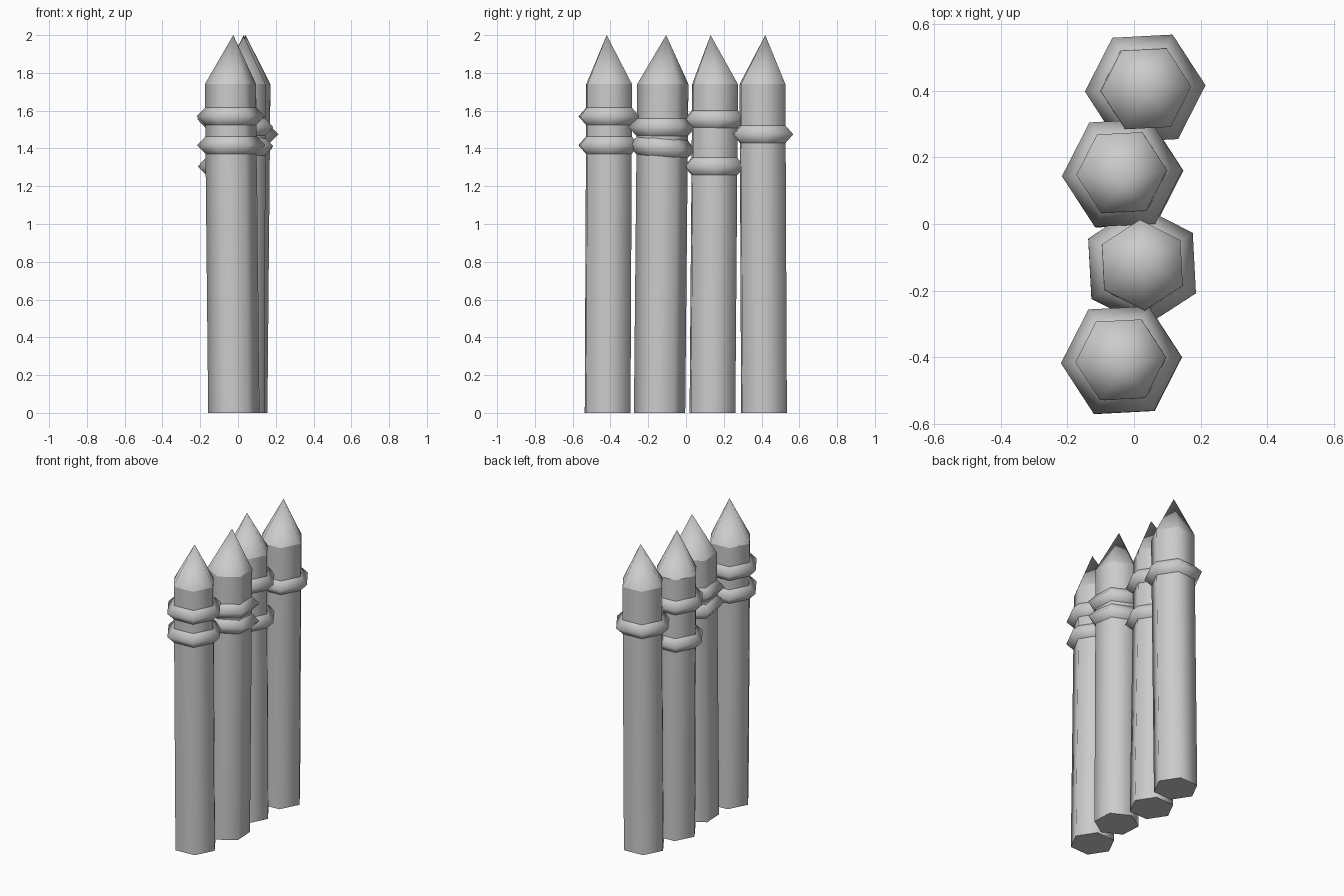
import bpy
import bmesh
import math
from mathutils import Vector, Matrix

default = bpy.data.objects.get("Cube")
if default:
    bpy.data.objects.remove(default, do_unlink=True)

SIDES = 6
RADIUS = 0.136
SHOULDER = 1.74
TOP = 2.0

grey = bpy.data.materials.new("weathered_grey")
grey.use_nodes = True
grey.diffuse_color = (0.6, 0.6, 0.6, 1)
grey.node_tree.nodes["Principled BSDF"].inputs["Base Color"].default_value = (0.6, 0.6, 0.6, 1)


def hexagon(bm, centre, radius, turn, tilt=0):
    """Add a loop of six vertices around centre."""
    rot = Matrix.Rotation(tilt, 3, 'X')
    loop = []
    for i in range(SIDES):
        a = math.radians(turn) + math.tau * i / SIDES
        offset = Vector((radius * math.cos(a), radius * math.sin(a), 0))
        loop.append(bm.verts.new(centre + rot @ offset))
    return loop


def bridge(bm, low, high):
    for i in range(SIDES):
        j = (i + 1) % SIDES
        bm.faces.new((low[i], low[j], high[j], high[i]))


def finish(bm, name):
    bmesh.ops.recalc_face_normals(bm, faces=bm.faces)
    mesh = bpy.data.meshes.new(name)
    bm.to_mesh(mesh)
    bm.free()
    mesh.materials.append(grey)
    obj = bpy.data.objects.new(name, mesh)
    bpy.context.collection.objects.link(obj)
    bpy.ops.object.select_all(action='DESELECT')
    obj.select_set(True)
    bpy.context.view_layer.objects.active = obj
    # Rope rings and spikes stay soft, shaft ends stay crisp
    bpy.ops.object.shade_smooth_by_angle(angle=math.radians(95 if "ring" in name else 65))


def shaft(name, base, shoulder, turn):
    bm = bmesh.new()
    low = hexagon(bm, base, RADIUS, turn)
    high = hexagon(bm, shoulder, RADIUS, turn)
    bridge(bm, low, high)
    bm.faces.new(low)
    finish(bm, name)


def spike(name, shoulder, tip, turn):
    bm = bmesh.new()
    rim = hexagon(bm, shoulder, RADIUS, turn)
    point = bm.verts.new(tip)
    for i in range(SIDES):
        bm.faces.new((rim[i], rim[(i + 1) % SIDES], point))
    finish(bm, name)


def ring(name, centre, turn, tilt):
    """Hexagonal ring with a diamond cross-section."""
    bm = bmesh.new()
    axis = Matrix.Rotation(tilt, 3, 'X') @ Vector((0, 0, 0.05))
    loops = [hexagon(bm, centre + axis * lift, 0.132 + 0.049 * out, turn, tilt)
             for out, lift in ((1, 0), (0, 1), (-1, 0), (0, -1))]
    for k in range(4):
        bridge(bm, loops[k], loops[(k + 1) % 4])
    finish(bm, name)


# Each post: base xy, shoulder xy, tip xy, turn, rings as (height, tilt)
posts = {
    "front": ((-0.022, -0.415), (-0.04, -0.407), (-0.025, -0.42), 3, ((1.57, 0), (1.417, 0))),
    "mid_front": ((0.02, -0.14), (0.025, -0.123), (0.03, -0.105), 33, ((1.513, 0), (1.405, -0.1))),
    "mid_back": ((-0.02, 0.14), (-0.037, 0.154), (-0.025, 0.13), 3, ((1.555, 0), (1.305, 0))),
    "back": ((0.02, 0.413), (0.036, 0.405), (0.04, 0.42), 3, ((1.475, 0),)),
}

for label, (base, shoulder, tip, turn, rings) in posts.items():
    foot = Vector((*base, 0))
    neck = Vector((*shoulder, SHOULDER))
    shaft(label + "_post", foot, neck, turn)
    spike(label + "_spike", neck, Vector((*tip, TOP)), turn)
    for n, (height, tilt) in enumerate(rings):
        centre = foot.lerp(neck, height / SHOULDER)
        ring(f"{label}_ring_{n + 1}", centre, turn, tilt)
